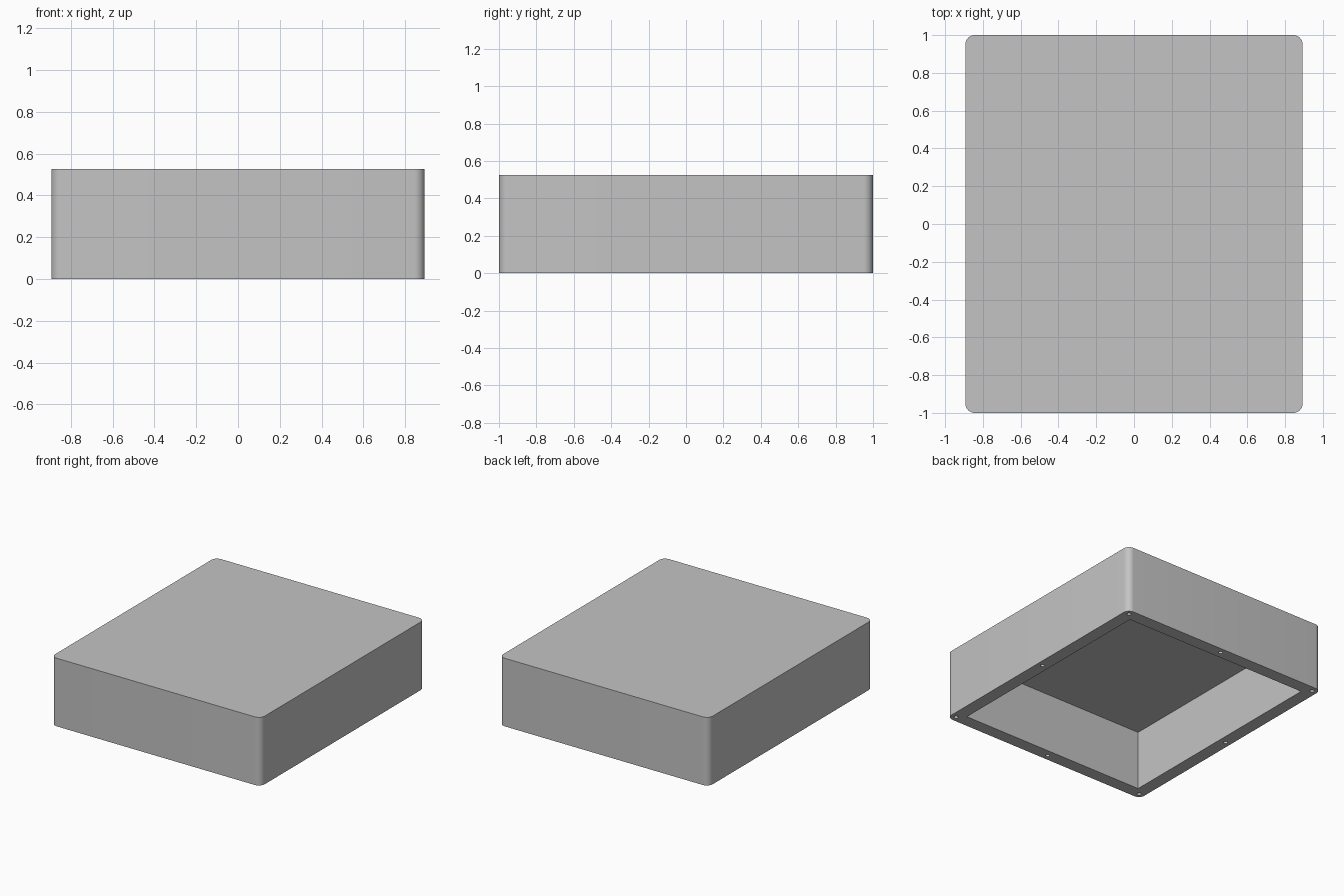
import bpy
import bmesh
import math

cube = bpy.data.objects.get("Cube")
if cube:
    bpy.data.objects.remove(cube, do_unlink=True)

HX, HY, HEIGHT = 0.893, 1.0, 0.525
WALL, DEPTH, RADIUS = 0.10, 0.46, 0.05
HOLE_INSET, HOLE_R, HOLE_DEPTH = 0.045, 0.015, 0.25

# Plain grey plastic
grey = bpy.data.materials.new("grey")
grey.use_nodes = True
colour = (0.55, 0.55, 0.55, 1)
grey.diffuse_color = colour
grey.node_tree.nodes["Principled BSDF"].inputs["Base Color"].default_value = colour


def make_object(name, bm):
    bmesh.ops.recalc_face_normals(bm, faces=bm.faces)
    mesh = bpy.data.meshes.new(name)
    bm.to_mesh(mesh)
    bm.free()
    mesh.materials.append(grey)
    obj = bpy.data.objects.new(name, mesh)
    bpy.context.collection.objects.link(obj)
    return obj


def box(hx, hy, z0, z1):
    bm = bmesh.new()
    bmesh.ops.create_cube(bm, size=1)
    for v in bm.verts:
        v.co = (v.co.x * 2 * hx, v.co.y * 2 * hy, z1 if v.co.z > 0 else z0)
    return bm


def cut(target, cutter):
    mod = target.modifiers.new(cutter.name, "BOOLEAN")
    mod.operation = "DIFFERENCE"
    mod.solver = "EXACT"
    mod.object = cutter
    bpy.context.view_layer.objects.active = target
    bpy.ops.object.modifier_apply(modifier=mod.name)
    bpy.data.objects.remove(cutter, do_unlink=True)


# Enclosure shell with rounded upright edges
bm = box(HX, HY, 0, HEIGHT)
upright = [e for e in bm.edges if abs(e.verts[0].co.z - e.verts[1].co.z) > 0.1]
bmesh.ops.bevel(bm, geom=upright, offset=RADIUS, segments=10, profile=0.5, affect="EDGES")
shell = make_object("enclosure_shell", bm)

# Square-cornered cavity open at the underside
cut(shell, make_object("cavity_cutter", box(HX - WALL, HY - WALL, -0.1, DEPTH)))

# Screw holes at the corners and the middle of each wall
bm = bmesh.new()
for i in (-1, 0, 1):
    for j in (-1, 0, 1):
        if i or j:
            made = bmesh.ops.create_cone(bm, cap_ends=True, segments=24, radius1=HOLE_R,
                                         radius2=HOLE_R, depth=2 * HOLE_DEPTH)
            bmesh.ops.translate(bm, verts=made["verts"],
                                vec=(i * (HX - HOLE_INSET), j * (HY - HOLE_INSET), 0))
cut(shell, make_object("screw_hole_cutter", bm))

# Smooth the round parts, keep the corners crisp
bpy.ops.object.select_all(action="DESELECT")
shell.select_set(True)
bpy.context.view_layer.objects.active = shell
bpy.ops.object.shade_smooth_by_angle(angle=math.radians(30))
